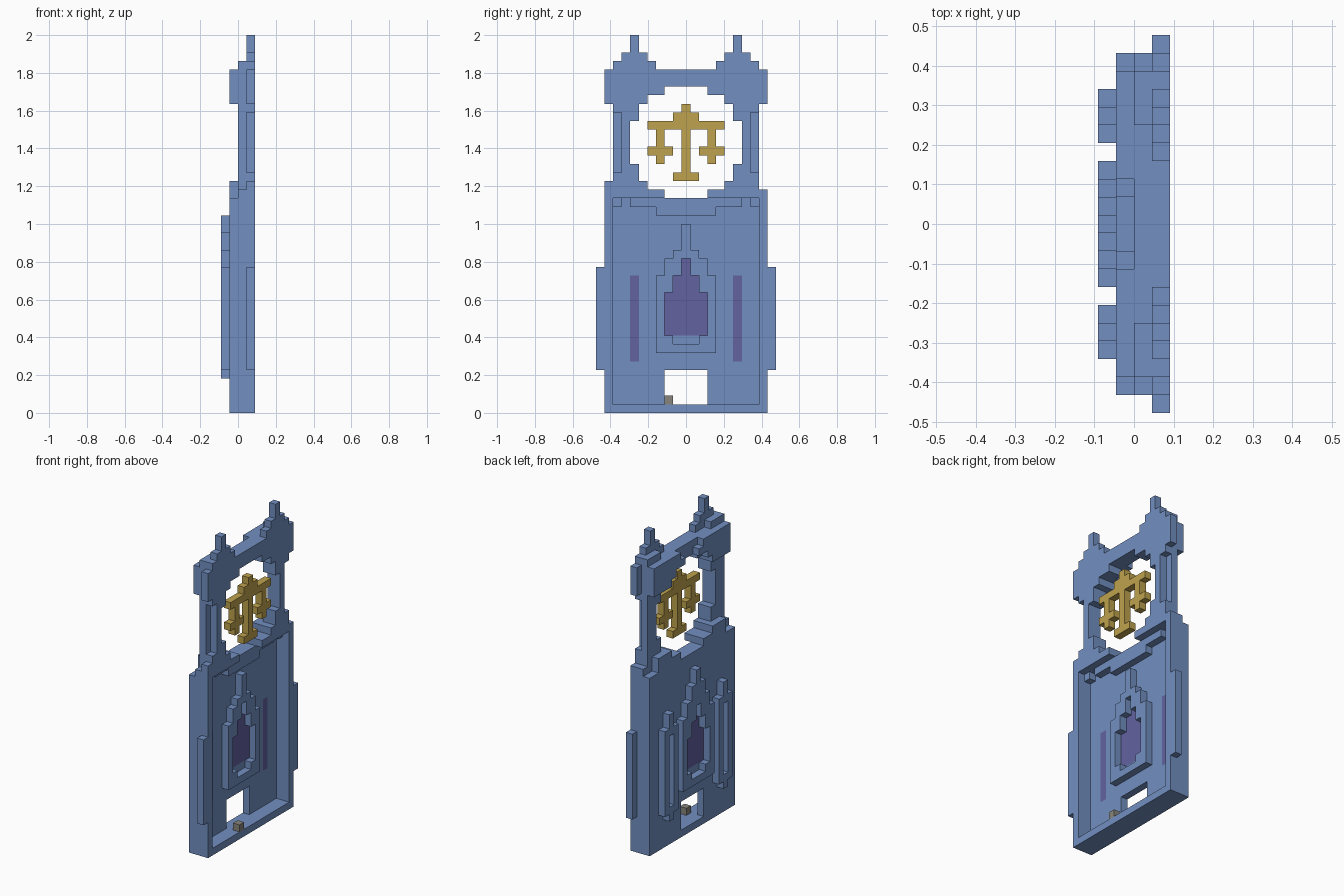
import bpy, bmesh
from mathutils import Vector

cube = bpy.data.objects.get("Cube")
if cube:
    bpy.data.objects.remove(cube)

V = 2 / 44  # size of one block
STEPS = [Vector(d) for d in ((1, 0, 0), (-1, 0, 0), (0, 1, 0), (0, -1, 0), (0, 0, 1), (0, 0, -1))]


def box(l0, l1, j0, j1, z0, z1):
    """Cells of layers l0..l1, columns j0..j1 (inclusive), heights z0 up to z1."""
    return {(l, j, k) for l in range(l0, l1 + 1) for j in range(j0, j1 + 1) for k in range(z0, z1)}


def pair(*args):
    """A box and its mirror image across y."""
    cells = box(*args)
    return cells | {(l, -j, k) for l, j, k in cells}


def tower(l0, l1, tiers):
    """Centred stack of (half width, bottom, top) tiers."""
    cells = set()
    for w, z0, z1 in tiers:
        cells |= box(l0, l1, -w, w, z0, z1)
    return cells


def material(name, rgb):
    m = bpy.data.materials.new(name)
    m.use_nodes = True
    m.diffuse_color = (*rgb, 1)
    bsdf = next(n for n in m.node_tree.nodes if n.type == 'BSDF_PRINCIPLED')
    bsdf.inputs["Base Color"].default_value = (*rgb, 1)
    return m


blue = material("slate_blue", (0.168, 0.275, 0.533))
gold = material("old_gold", (0.515, 0.362, 0.076))
purple = material("violet_glass", (0.122, 0.122, 0.352))
grey = material("grey_stone", (0.246, 0.231, 0.202))

parts = {}

# Glass panes set into the wall
pane_shape = [(2, 9, 14), (1, 14, 16), (0, 16, 18)]
parts["centre_glass"] = (tower(1, 1, pane_shape), purple)
parts["side_glass"] = (pair(1, 1, 6, 6, 6, 16), purple)
glass = parts["centre_glass"][0] | parts["side_glass"][0]

# Wall with doorway
parts["wall"] = (box(1, 1, -9, 9, 0, 25) - box(1, 1, -2, 2, 1, 5) - glass, blue)

# Deep frame round the recess, with side pilasters
frame = pair(2, 3, 9, 9, 0, 25) | box(2, 3, -8, 8, 0, 1)
parts["wall_frame"] = (frame, blue)
parts["pilasters"] = (pair(3, 3, 10, 10, 5, 17), blue)
parts["recess_brackets"] = (box(2, 2, -6, 6, 24, 25) | pair(2, 2, 8, 8, 24, 25)
                            | box(2, 2, -3, 3, 23, 24), blue)

# Window surrounds on both faces of the wall
inner = tower(2, 2, [(3, 7, 16), (2, 16, 18), (1, 18, 19), (0, 19, 22)])
parts["inner_window_surround"] = (inner - tower(2, 2, pane_shape + [(1, 8, 9)]), blue)
outer = tower(0, 0, [(3, 7, 17), (2, 17, 19), (1, 19, 21), (0, 21, 23)])
parts["outer_window_surround"] = (outer - tower(0, 0, pane_shape + [(1, 8, 9)]), blue)
parts["side_window_surrounds"] = ((pair(0, 0, 5, 7, 5, 17) | pair(0, 0, 6, 6, 4, 19))
                                  - pair(0, 0, 6, 6, 6, 16), blue)

# Round opening through the upper section
opening = tower(1, 3, [(2, 25, 38), (4, 26, 37), (5, 27, 36), (6, 29, 34)])
upper = box(2, 3, -9, 9, 25, 26) | box(2, 3, -8, 8, 26, 40) | box(3, 3, -9, -9, 26, 27)
upper |= pair(3, 3, 9, 9, 36, 40)
upper -= pair(3, 3, 8, 8, 28, 35)
parts["round_surround"] = (upper - opening, blue)

# Raised moulding above and below the opening
moulding = pair(1, 1, 3, 7, 25, 26) | pair(1, 1, 5, 7, 26, 27)
moulding |= pair(1, 1, 3, 8, 38, 40) | pair(1, 1, 4, 8, 36, 38) | pair(1, 1, 2, 2, 38, 39)
parts["opening_moulding"] = (moulding - opening, blue)

# Stepped finials
parts["finials"] = (pair(2, 2, 6, 8, 40, 41) | pair(3, 3, 4, 8, 40, 41)
                    | pair(3, 3, 5, 7, 41, 42) | pair(3, 3, 6, 6, 42, 44), blue)

# Balance scales hanging in the opening
parts["balance_scales"] = (tower(3, 3, [(1, 27, 28), (0, 28, 36), (4, 33, 34), (1, 34, 35)])
                           | pair(3, 3, 3, 3, 29, 33) | pair(3, 3, 2, 4, 30, 31), gold)

# Small stone by the doorway
parts["door_stone"] = (box(3, 3, -2, -2, 1, 2), grey)

solid = set().union(*(cells for cells, _ in parts.values()))


def build(name, cells, mat):
    """Skin the exposed sides of the cells and merge flat areas."""
    bm = bmesh.new()
    for cell in sorted(cells):
        centre = Vector(cell) + Vector((-1.5, 0, 0.5))
        for d in STEPS:
            if tuple(int(a + b) for a, b in zip(cell, d)) in solid:
                continue
            u = Vector((d.y, d.z, d.x)) / 2
            w = d.cross(u)
            mid = centre + d / 2
            bm.faces.new([bm.verts.new((mid + c) * V) for c in (-u - w, u - w, u + w, w - u)])
    bmesh.ops.remove_doubles(bm, verts=bm.verts, dist=V / 100)
    bmesh.ops.dissolve_limit(bm, angle_limit=0.01, verts=bm.verts, edges=bm.edges)
    mesh = bpy.data.meshes.new(name)
    bm.to_mesh(mesh)
    bm.free()
    mesh.materials.append(mat)
    bpy.context.scene.collection.objects.link(bpy.data.objects.new(name, mesh))


for part, (cells, mat) in parts.items():
    build(part, cells, mat)
